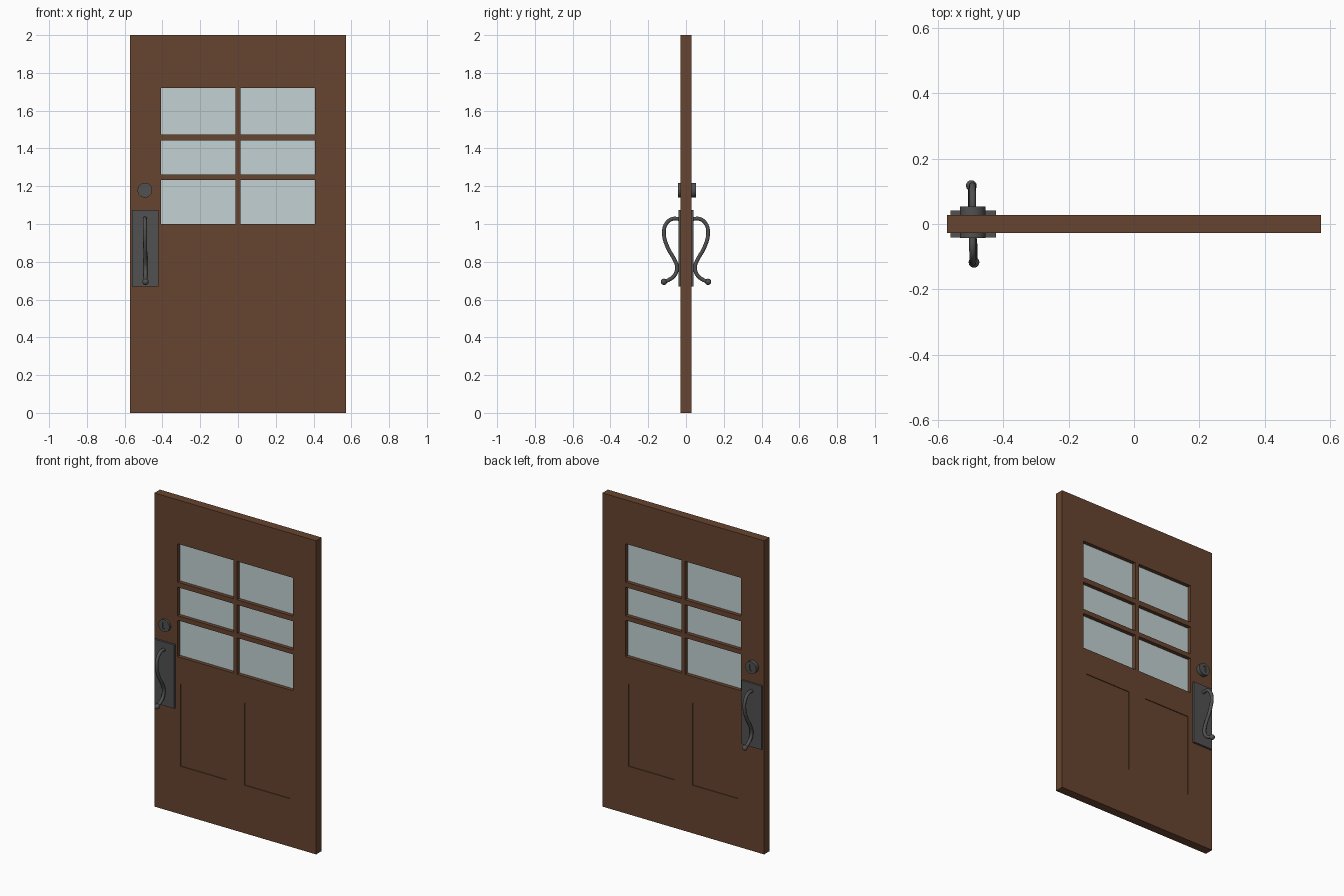
import bpy, bmesh, math
from mathutils import Matrix, Vector

if "Cube" in bpy.data.objects:
    bpy.data.objects.remove(bpy.data.objects["Cube"])


def material(name, rgb):
    m = bpy.data.materials.new(name)
    m.diffuse_color = (*rgb, 1)
    m.use_nodes = True
    m.node_tree.nodes["Principled BSDF"].inputs["Base Color"].default_value = m.diffuse_color
    return m


WOOD = material("brown wood", (0.135, 0.058, 0.029))
GLASS = material("pale glass", (0.54, 0.64, 0.65))
METAL = material("dark iron", (0.082, 0.082, 0.082))


def boxes(name, extents, mat):
    """One mesh of axis-aligned boxes, each (x0, x1, y0, y1, z0, z1)."""
    bm = bmesh.new()
    for x0, x1, y0, y1, z0, z1 in extents:
        mtx = (Matrix.Translation(((x0 + x1) / 2, (y0 + y1) / 2, (z0 + z1) / 2))
               @ Matrix.Diagonal((x1 - x0, y1 - y0, z1 - z0, 1)))
        bmesh.ops.create_cube(bm, size=1, matrix=mtx)
    me = bpy.data.meshes.new(name)
    bm.to_mesh(me)
    bm.free()
    ob = bpy.data.objects.new(name, me)
    me.materials.append(mat)
    bpy.context.collection.objects.link(ob)
    return ob


def cut(ob, cutter):
    mod = ob.modifiers.new("cut", 'BOOLEAN')
    mod.operation, mod.solver, mod.object = 'DIFFERENCE', 'EXACT', cutter
    cutter.hide_render = True
    bpy.context.view_layer.objects.active = ob
    bpy.ops.object.modifier_apply(modifier=mod.name)
    bpy.data.objects.remove(cutter)


def smooth(ob):
    bpy.ops.object.select_all(action='DESELECT')
    ob.select_set(True)
    bpy.context.view_layer.objects.active = ob
    bpy.ops.object.shade_smooth_by_angle(angle=math.radians(40))


T = 0.028        # half thickness of the door
HX = -0.493      # centre line of the hardware
columns = [(-0.407, -0.013), (0.013, 0.407)]
rows = [(1.0, 1.232), (1.261, 1.443), (1.475, 1.72)]
panels = [(-0.386, -0.063), (0.065, 0.388)]

# Door slab with six window openings and shallow panels on both faces
door = boxes("door_slab", [(-0.571, 0.571, -T, T, 0, 2)], WOOD)
holes = [(x0, x1, -0.1, 0.1, z0, z1) for x0, x1 in columns for z0, z1 in rows]
for a, b in panels:
    for x0, x1, s in ((a, b, -1), (-b, -a, 1)):
        y = sorted((s * (T - 0.005), s * 0.1))
        holes.append((x0, x1, *y, 0.306, 0.832))
cut(door, boxes("door_cutter", holes, WOOD))

# Window panes
boxes("window_panes", [(x0, x1, -0.004, 0.004, z0, z1)
                       for x0, x1 in columns for z0, z1 in rows], GLASS)

# Side profile of the pull: distance from door centre, height
profile = [(0.034, 1.027), (0.075, 1.026), (0.105, 1.001), (0.117, 0.953),
           (0.097, 0.875), (0.064, 0.816), (0.048, 0.773), (0.058, 0.732),
           (0.088, 0.706), (0.117, 0.694)]

for side, s, lock_y in (("front", -1, 0.043), ("back", 1, 0.053)):
    # Handle plate
    y = sorted((s * (T - 0.004), s * 0.041))
    boxes(side + "_handle_plate", [(-0.561, -0.422, *y, 0.669, 1.075)], METAL)

    # Lock cylinder with a key slot
    depth = lock_y - T + 0.004
    bpy.ops.mesh.primitive_cylinder_add(
        vertices=32, radius=0.039, depth=depth, rotation=(math.pi / 2, 0, 0),
        location=(HX, s * (lock_y - depth / 2), 1.179))
    lock = bpy.context.object
    lock.name = side + "_lock_cylinder"
    lock.data.materials.append(METAL)
    y = sorted((s * (lock_y - 0.005), s * 0.1))
    cut(lock, boxes("slot_cutter", [(HX - 0.009, HX + 0.009, *y, 1.16, 1.199)], METAL))
    smooth(lock)

    # Curved pull: swept tube, leaning very slightly sideways at the bottom
    cu = bpy.data.curves.new(side + "_pull", 'CURVE')
    cu.dimensions = '3D'
    cu.bevel_depth, cu.bevel_resolution, cu.resolution_u = 0.0105, 3, 8
    cu.use_fill_caps = True
    sp = cu.splines.new('BEZIER')
    sp.bezier_points.add(len(profile) - 1)
    for bp, (d, z) in zip(sp.bezier_points, profile):
        lean = -s * 0.004 * (1.03 - z) / 0.34
        bp.co = (HX + lean, s * d, z)
        bp.handle_left_type = bp.handle_right_type = 'AUTO'
    cu.materials.append(METAL)
    pull = bpy.data.objects.new(side + "_pull", cu)
    bpy.context.collection.objects.link(pull)
    bpy.ops.object.select_all(action='DESELECT')
    pull.select_set(True)
    bpy.context.view_layer.objects.active = pull
    bpy.ops.object.convert(target='MESH')
    smooth(bpy.context.object)

    # Ball at the end of the pull
    bpy.ops.mesh.primitive_uv_sphere_add(
        segments=16, ring_count=10, radius=0.0165,
        location=(HX - s * 0.004, s * 0.117, 0.694))
    ball = bpy.context.object
    ball.name = side + "_pull_ball"
    ball.data.materials.append(METAL)
    smooth(ball)
